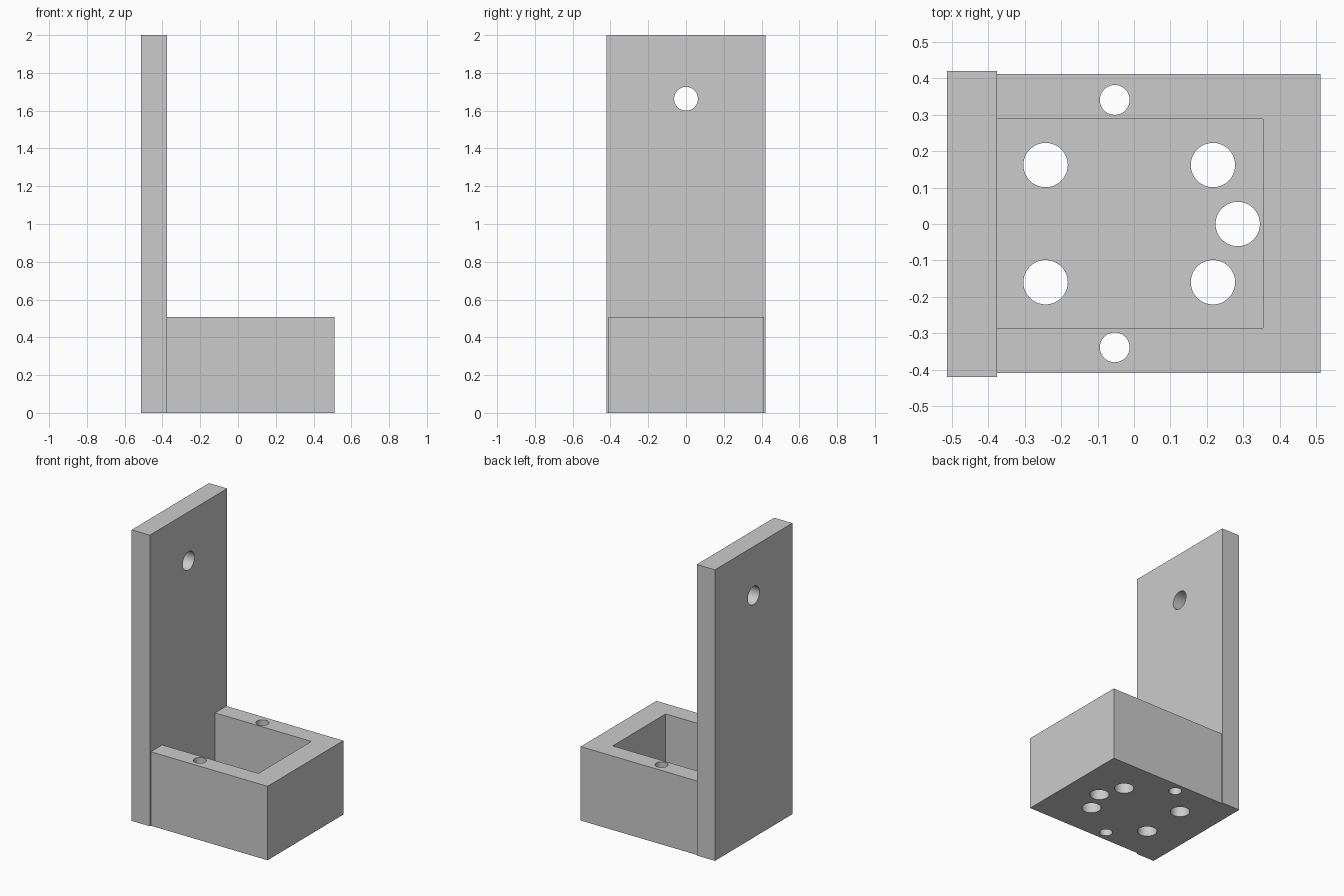
import bpy
import math

default = bpy.data.objects.get("Cube")
if default:
    bpy.data.objects.remove(default, do_unlink=True)

grey = bpy.data.materials.new("plain grey")
grey.use_nodes = True
GREY = (0.6, 0.6, 0.6, 1)
grey.diffuse_color = GREY
grey.node_tree.nodes["Principled BSDF"].inputs["Base Color"].default_value = GREY


def box(name, low, high):
    """Box spanning two opposite corners."""
    centre = [(a + b) / 2 for a, b in zip(low, high)]
    bpy.ops.mesh.primitive_cube_add(size=1, location=centre)
    obj = bpy.context.object
    obj.name = name
    obj.scale = [b - a for a, b in zip(low, high)]
    bpy.ops.object.transform_apply(location=True, rotation=True, scale=True)
    obj.data.materials.append(grey)
    return obj


def drill(radius, location, rotation=(0, 0, 0)):
    """Cylinder used to cut a hole."""
    bpy.ops.mesh.primitive_cylinder_add(vertices=48, radius=radius, depth=1.4,
                                        location=location, rotation=rotation)
    obj = bpy.context.object
    obj.name = "hole_cutter"
    obj.data.materials.append(grey)
    return obj


def combine(target, other, operation):
    """Apply a boolean and discard the second object."""
    other.hide_render = True
    mod = target.modifiers.new(operation.lower(), 'BOOLEAN')
    mod.operation = operation
    mod.solver = 'EXACT'
    mod.object = other
    bpy.ops.object.select_all(action='DESELECT')
    target.select_set(True)
    bpy.context.view_layer.objects.active = target
    bpy.ops.object.modifier_apply(modifier=mod.name)
    bpy.data.objects.remove(other, do_unlink=True)


# Socket block: open-topped pocket closed on one side by the upright plate
FLOOR = 0.12
base = box("socket_base", (-0.45, -0.41, 0), (0.512, 0.412, 0.508))
pocket = box("pocket_cutter", (-0.6, -0.286, FLOOR), (0.355, 0.289, 0.8))
combine(base, pocket, 'DIFFERENCE')

# Floor holes and the narrow holes running down through the side walls
for x in (-0.243, 0.217):
    for y in (-0.16, 0.162):
        combine(base, drill(0.061, (x, y, 0)), 'DIFFERENCE')
combine(base, drill(0.061, (0.285, 0, 0)), 'DIFFERENCE')
for y in (-0.339, 0.341):
    combine(base, drill(0.041, (-0.053, y, 0.2)), 'DIFFERENCE')

# Upright plate with its mounting hole
plate = box("upright_plate", (-0.514, -0.42, 0), (-0.376, 0.42, 2))
combine(plate, drill(0.063, (-0.45, 0, 1.663), (0, math.pi / 2, 0)), 'DIFFERENCE')

# One solid bracket with smooth hole walls and crisp edges
combine(plate, base, 'UNION')
plate.name = "mounting_bracket"
bpy.ops.object.shade_smooth_by_angle(angle=math.radians(30))
